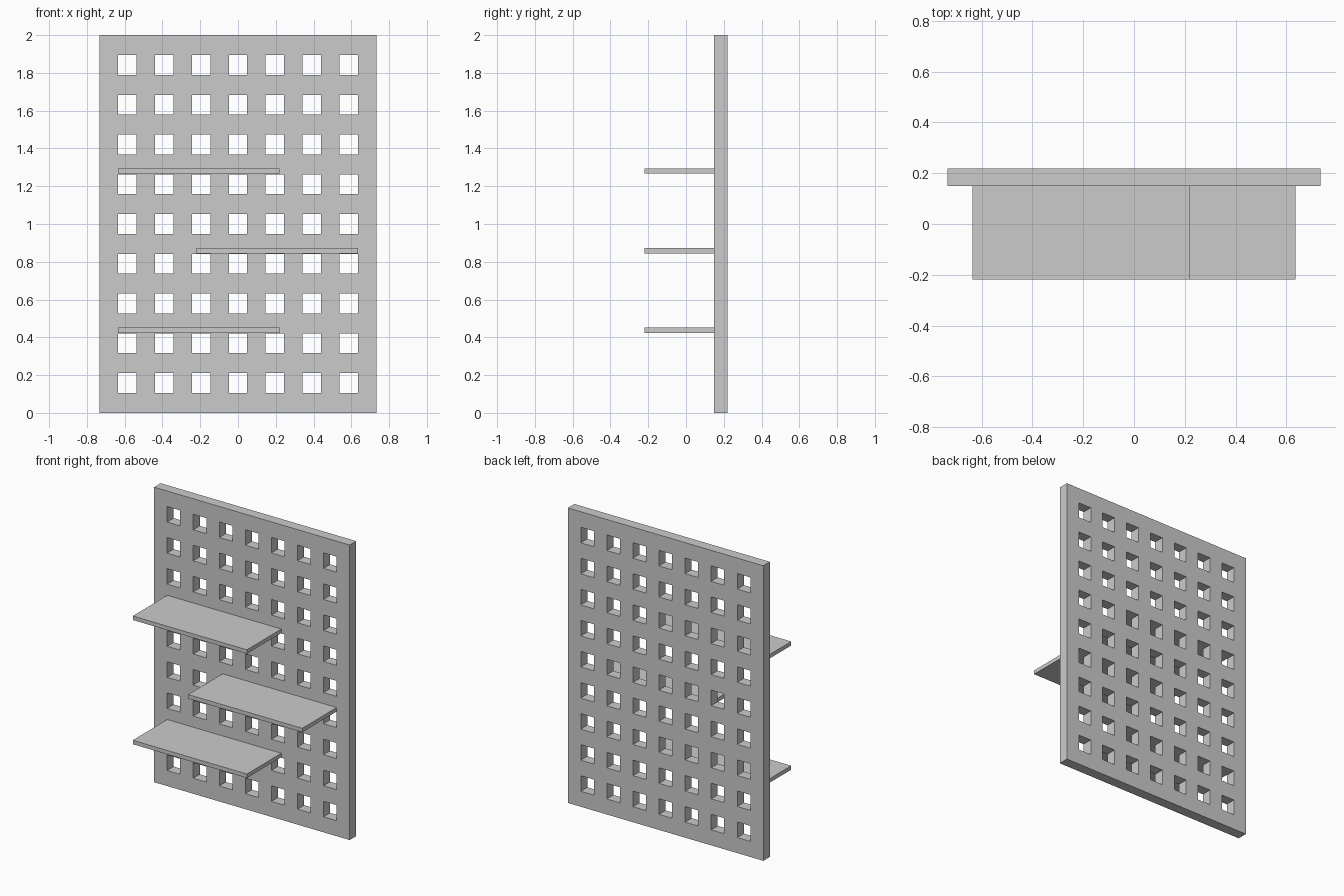
import bpy, bmesh

if "Cube" in bpy.data.objects:
    bpy.data.objects.remove(bpy.data.objects["Cube"])

W, H = 1.467, 2.0
Y_FRONT, Y_BACK = 0.149, 0.219
COLS, ROWS = 7, 9
NX, NZ = 2 * COLS + 1, 2 * ROWS + 1      # equal strips: bar, hole, bar...
CX, CZ = W / NX, H / NZ


def box(name, x0, x1, y0, y1, z0, z1):
    bm = bmesh.new()
    bmesh.ops.create_cube(bm, size=1)
    for v in bm.verts:
        v.co.x = x0 if v.co.x < 0 else x1
        v.co.y = y0 if v.co.y < 0 else y1
        v.co.z = z0 if v.co.z < 0 else z1
    return finish(name, bm)


def finish(name, bm):
    bmesh.ops.recalc_face_normals(bm, faces=bm.faces)
    mesh = bpy.data.meshes.new(name)
    bm.to_mesh(mesh)
    bm.free()
    obj = bpy.data.objects.new(name, mesh)
    bpy.context.collection.objects.link(obj)
    return obj


# Perforated back panel: lattice of cells without the holes, extruded in depth
bm = bmesh.new()
grid = [[bm.verts.new((-W / 2 + i * CX, Y_FRONT, k * CZ)) for k in range(NZ + 1)]
        for i in range(NX + 1)]
for i in range(NX):
    for k in range(NZ):
        if i % 2 and k % 2:
            continue
        bm.faces.new((grid[i][k], grid[i + 1][k], grid[i + 1][k + 1], grid[i][k + 1]))
ext = bmesh.ops.extrude_face_region(bm, geom=bm.faces[:], use_keep_orig=True)
for v in ext["geom"]:
    if isinstance(v, bmesh.types.BMVert):
        v.co.y = Y_BACK
finish("perforated_panel", bm)

# Staggered shelves, each resting at the top edge of a hole row
LENGTH, THICK = 0.856, 0.027
EDGE = W / 2 - CX
for name, row, side in (("lower_shelf", 4, -1), ("middle_shelf", 8, 1), ("upper_shelf", 12, -1)):
    x0 = -EDGE if side < 0 else EDGE - LENGTH
    z0 = row * CZ + 0.003
    box(name, x0, x0 + LENGTH, -0.219, Y_FRONT, z0, z0 + THICK)
